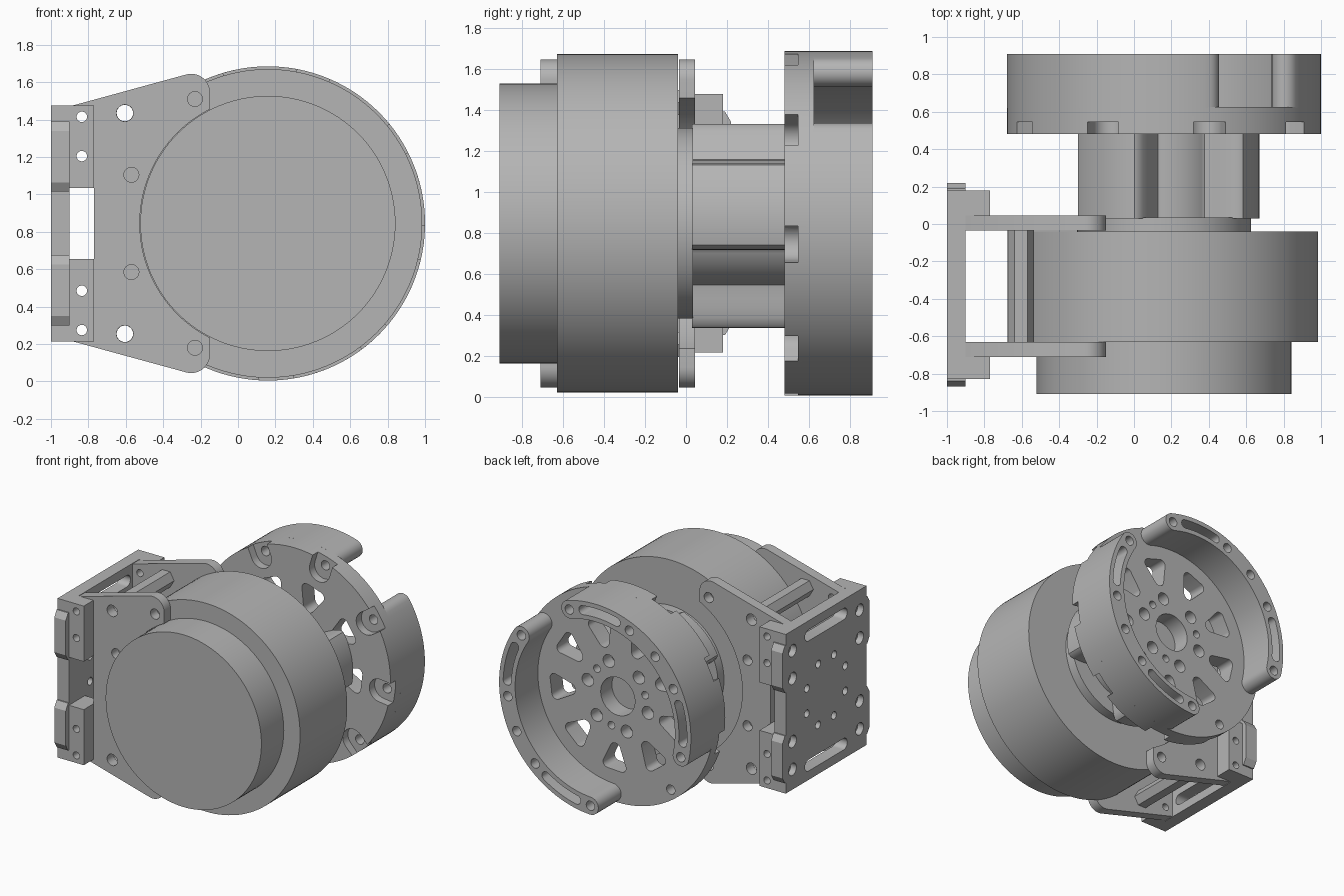
import bpy, bmesh
from math import sin, cos, radians, pi
from mathutils.geometry import convex_hull_2d

if "Cube" in bpy.data.objects:
    bpy.data.objects.remove(bpy.data.objects["Cube"], do_unlink=True)

grey = bpy.data.materials.new("machined grey")
grey.use_nodes = True
grey.diffuse_color = (0.46, 0.46, 0.46, 1)
grey.node_tree.nodes["Principled BSDF"].inputs["Base Color"].default_value = (0.46, 0.46, 0.46, 1)

CX, CZ = 0.16, 0.845      # main axis, running along y


# ---- 2D outlines ----
def circle(u, v, r, n=24, start=0.0):
    return [(u + r * cos(start + 2 * pi * i / n), v + r * sin(start + 2 * pi * i / n)) for i in range(n)]


def polar(r, deg):
    return CX + r * cos(radians(deg)), CZ + r * sin(radians(deg))


def disc(r, n=128):
    return circle(CX, CZ, r, n)


def rect(u0, u1, v0, v1):
    return [(u0, v0), (u1, v0), (u1, v1), (u0, v1)]


def hull(circles):
    pts = [p for c in circles for p in circle(*c)]
    return [pts[i] for i in convex_hull_2d(pts)]


def band(r, half, a0, a1, n=48):
    """Arc-shaped band with rounded ends, centred on radius r."""
    out = [polar(r + half, a0 + (a1 - a0) * i / n) for i in range(n + 1)]

    def cap(a, first):
        u, v = polar(r, a)
        for i in range(1, 12):
            t = radians(a + first + 15 * i)
            out.append((u + half * cos(t), v + half * sin(t)))
    cap(a1, 0)
    out.extend(polar(r - half, a1 + (a0 - a1) * i / n) for i in range(n + 1))
    cap(a0, 180)
    return out


# ---- solids ----
def build(name, prisms, axis="y"):
    """Object made of prisms (outline, low, high) extruded along x or y."""
    bm = bmesh.new()
    for loop, lo, hi in prisms:
        vs = [bm.verts.new((u, lo, v) if axis == "y" else (lo, u, v)) for u, v in loop]
        face = bm.faces.new(vs)
        ext = bmesh.ops.extrude_face_region(bm, geom=[face])["geom"]
        shift = (0, hi - lo, 0) if axis == "y" else (hi - lo, 0, 0)
        bmesh.ops.translate(bm, verts=[g for g in ext if isinstance(g, bmesh.types.BMVert)], vec=shift)
    bmesh.ops.recalc_face_normals(bm, faces=bm.faces)
    me = bpy.data.meshes.new(name)
    bm.to_mesh(me)
    bm.free()
    me.materials.append(grey)
    ob = bpy.data.objects.new(name, me)
    bpy.context.collection.objects.link(ob)
    return ob


def cut(ob, prisms, axis="y"):
    cutter = build("cutter", prisms, axis)
    mod = ob.modifiers.new("cut", "BOOLEAN")
    mod.operation, mod.solver, mod.object = "DIFFERENCE", "EXACT", cutter
    bpy.context.view_layer.update()
    me = bpy.data.meshes.new_from_object(ob.evaluated_get(bpy.context.evaluated_depsgraph_get()))
    ob.modifiers.clear()
    ob.data = me
    bpy.data.objects.remove(cutter, do_unlink=True)


def flip(v):
    return 2 * CZ - v


parts = []

# motor housing: front cap, body and rear collar
parts.append(build("front_cap", [(disc(0.682), -0.91, -0.62)]))
parts.append(build("motor_body", [(disc(0.825), -0.63, -0.04)]))
parts.append(build("rear_collar", [(disc(0.465, 96), -0.05, 0.035)]))


# three-lobed hub between housing and wheel
def lobe_radius(deg):
    d = abs((deg - 11 + 60) % 120 - 60)
    t = min(max((36 - d) / 13, 0), 1)
    return 0.31 + 0.2 * t * t * (3 - 2 * t)


parts.append(build("lobed_hub", [([polar(lobe_radius(a), a) for a in range(0, 360, 2)], 0.03, 0.485)]))

# wheel disc with windows, bolt circle, bore and rim notches
spokes = [33 + 40 * k for k in range(9)]
wheel = build("wheel_disc", [(disc(0.84), 0.48, 0.625)])


def window(deg):
    c, s = cos(radians(deg)), sin(radians(deg))

    def at(r, t, rad):
        return (CX + r * c - t * s, CZ + r * s + t * c, rad)
    return hull([at(0.55, 0.06, 0.04), at(0.55, -0.06, 0.04), at(0.42, 0, 0.045)])


def notch(deg):
    c, s = cos(radians(deg)), sin(radians(deg))
    pts = [(0.95, -0.09), (0.95, 0.09)]
    pts += [(0.75 - 0.09 * sin(pi * i / 16), 0.09 * cos(pi * i / 16)) for i in range(17)]
    return [(CX + r * c - t * s, CZ + r * s + t * c) for r, t in pts]


cut(wheel, [(window(a), 0.4, 0.7) for a in spokes]
    + [(circle(*polar(0.27, 13 + 60 * k), 0.05), 0.52, 0.7) for k in range(6)]
    + [(circle(*polar(0.25, 43 + 120 * k), 0.03), 0.52, 0.7) for k in range(3)]
    + [(circle(CX, CZ, 0.15, 48), 0.4, 0.7)])
cut(wheel, [(notch(a), 0.4, 0.545) for a in spokes])
cut(wheel, [(circle(*polar(0.77, a), 0.037), 0.4, 0.7) for a in spokes])
parts.append(wheel)

# two raised rim arcs with holes and slots
for name, a in (("upper_rim_arc", 73), ("lower_rim_arc", 273)):
    arc = build(name, [(band(0.77, 0.07, a, a + 120), 0.62, 0.91)])
    cut(arc, [(circle(*polar(0.77, a + d), 0.037), 0.5, 1.0) for d in (0, 40, 60, 80, 120)]
        + [(band(0.77, 0.035, a + d, a + d + 22, 16), 0.66, 1.0) for d in (9, 89)])
    parts.append(arc)

# bracket side plates, curved round the front cap
pins = [(-0.835, 1.415, 0.028), (-0.835, 1.205, 0.028)]
holes = [(-0.605, 1.435, 0.045), (-0.23, 1.51, 0.04), (-0.57, 1.105, 0.04)]
both = [h for u, v, r in pins + holes for h in ((u, v, r), (u, flip(v), r))]
for name, lo, hi in (("front_side_plate", -0.71, -0.63), ("rear_side_plate", -0.035, 0.045)):
    tip = 1.545
    plate = build(name, [(hull([(-0.25, tip, 0.1, 48), (-0.25, flip(tip), 0.1, 48),
                               (-0.9, 1.47, 0.001, 4), (-0.9, flip(1.47), 0.001, 4)]), lo, hi)])
    cut(plate, [(disc(0.685), lo - 0.1, hi + 0.1), (rect(-1.1, -0.77, 0.655, 1.035), lo - 0.1, hi + 0.1)])
    cut(plate, [(circle(*h), lo - 0.1, hi + 0.1) for h in both])
    parts.append(plate)

# corner blocks outside the side plates
for side, lo, hi in (("front", -0.83, -0.71), ("rear", 0.045, 0.18)):
    for level, z0, z1 in (("lower", 0.215, 0.655), ("upper", 1.035, 1.475)):
        block = build(f"{side}_{level}_block", [(rect(-0.905, -0.77, z0, z1), lo, hi)])
        cut(block, [(circle(*h), lo - 0.1, hi + 0.1) for h in both if z0 < h[1] < z1 and h[0] < -0.8])
        parts.append(block)

# mounting plate with bolt holes and slots
YM = -0.325
mount = build("mounting_plate", [(rect(-0.83, 0.18, 0.215, 1.475), -1.0, -0.9)], "x")
corner = [(YM + s * 0.42, CZ + z) for s in (-1, 1) for z in (-0.47, -0.25, 0.25, 0.47)]
cut(mount, [(circle(u, v, 0.048), -1.1, -0.95) for u, v in corner]
    + [(circle(YM + 0.26 * cos(a * pi / 4 + 0.4), CZ + 0.26 * sin(a * pi / 4 + 0.4), 0.03), -1.1, -0.8)
       for a in range(8)]
    + [(hull([(YM - 0.22, z, 0.045), (YM + 0.22, z, 0.045)]), -1.1, -0.8) for z in (0.33, flip(0.33))], "x")
parts.append(mount)

# edge lugs on the mounting plate
for side, y, s in (("front", -0.83, -1), ("rear", 0.18, 1)):
    for level, z0, z1 in (("lower", 0.3, 0.675), ("upper", 1.015, 1.39)):
        lug = [(y - s * 0.01, z0), (y + s * 0.01, z0), (y + s * 0.04, z0 + 0.05),
               (y + s * 0.04, z1 - 0.05), (y + s * 0.01, z1), (y - s * 0.01, z1)]
        parts.append(build(f"{side}_{level}_lug", [(lug, -1.0, -0.9)], "x"))

# hollow hexagonal standoffs between the side plates
for name, z in (("upper_standoff", 1.435), ("lower_standoff", flip(1.435))):
    rod = build(name, [(circle(-0.605, z, 0.07, 6), -0.63, -0.035)])
    cut(rod, [(circle(-0.605, z, 0.044), -0.8, 0.1)])
    parts.append(rod)

# smooth shading with sharp edges kept
bpy.ops.object.select_all(action="DESELECT")
for ob in parts:
    ob.select_set(True)
bpy.context.view_layer.objects.active = parts[0]
bpy.ops.object.shade_smooth_by_angle(angle=radians(30))
